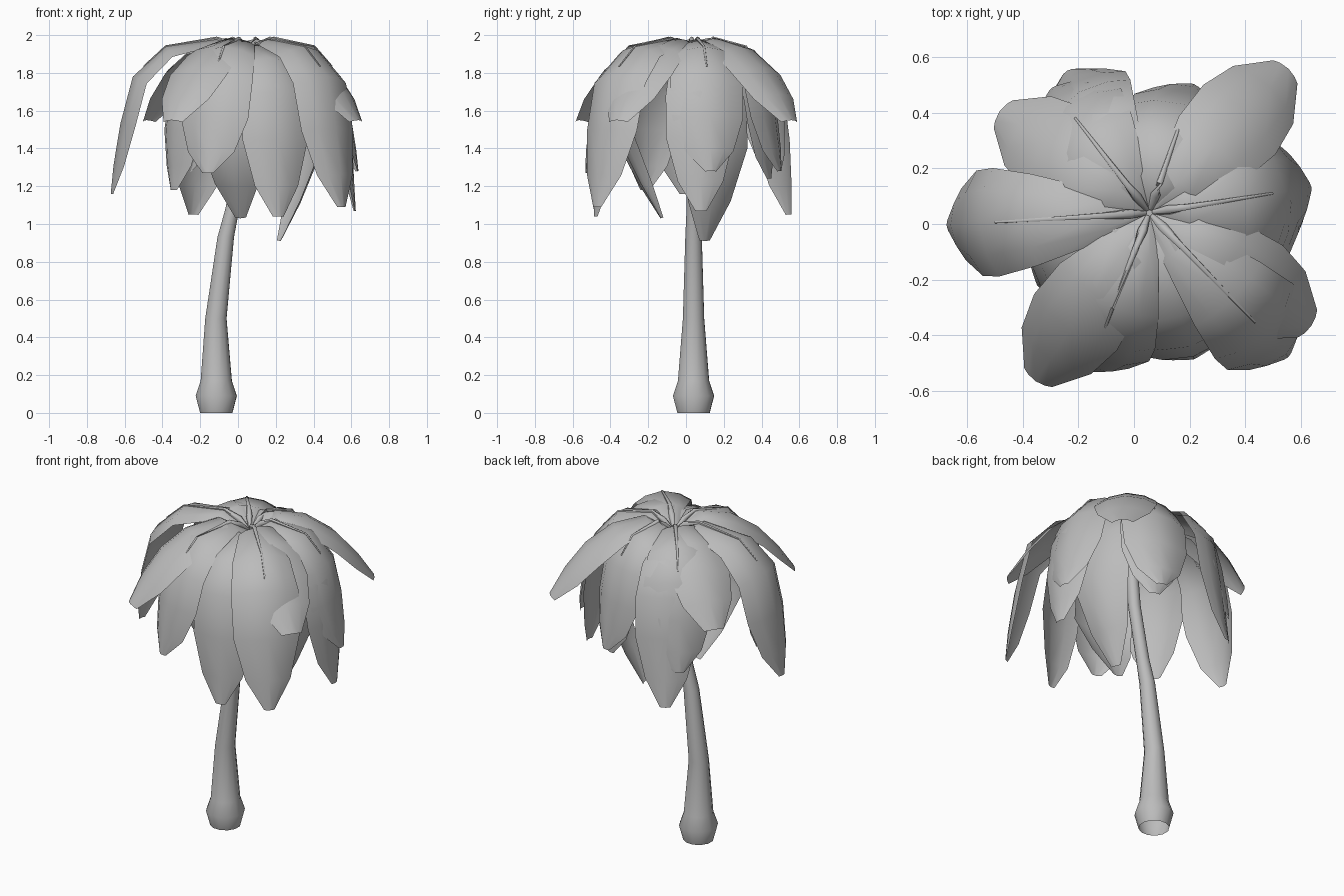
import bpy, bmesh, math
from mathutils import Vector

if "Cube" in bpy.data.objects:
    bpy.data.objects.remove(bpy.data.objects["Cube"])

grey = bpy.data.materials.new("plain grey")
grey.diffuse_color = (0.5, 0.5, 0.5, 1)
grey.use_nodes = True
grey.node_tree.nodes["Principled BSDF"].inputs["Base Color"].default_value = grey.diffuse_color
CROWN = Vector((0.055, 0.04, 0))


def finish(name, bm, angle=60):
    bmesh.ops.recalc_face_normals(bm, faces=bm.faces)
    me = bpy.data.meshes.new(name)
    bm.to_mesh(me)
    bm.free()
    me.materials.append(grey)
    ob = bpy.data.objects.new(name, me)
    bpy.context.collection.objects.link(ob)
    bpy.ops.object.select_all(action='DESELECT')
    ob.select_set(True)
    bpy.context.view_layer.objects.active = ob
    bpy.ops.object.shade_smooth_by_angle(angle=math.radians(angle))
    return ob


def bridge(bm, rings, closed):
    for a, b in zip(rings, rings[1:]):
        n = len(a)
        for i in range(n if closed else n - 1):
            j = (i + 1) % n
            bm.faces.new((a[i], a[j], b[j], b[i]))


def tube(name, path, sides, upright=False):
    """Tapered tube through (centre, radius) pairs; upright ones stay open below."""
    bm = bmesh.new()
    rings = []
    for k, (c, r) in enumerate(path):
        d = (path[min(k + 1, len(path) - 1)][0] - path[max(k - 1, 0)][0]).normalized()
        if upright:
            d = Vector((0, 0, 1))
        u = d.cross(Vector((0.3, 1, 0.1))).normalized()
        v = d.cross(u)
        rings.append([bm.verts.new(c + r * (math.cos(t) * u + math.sin(t) * v))
                      for t in [2 * math.pi * i / sides for i in range(sides)]])
    bridge(bm, rings, True)
    if not upright:
        bm.faces.new(rings[0])
    bm.faces.new(rings[-1])
    return finish(name, bm)


def place(r, z, az):
    return CROWN + Vector((r * math.cos(az), r * math.sin(az), z))


def frond(name, az, profile, widths, sag):
    """Arched leaf: spine profile of (radius, height), rounded cross-section."""
    az = math.radians(az)
    side = Vector((-math.sin(az), math.cos(az), 0))
    bm = bmesh.new()
    rows = []
    last = len(profile) - 1
    for k, ((r, z), w) in enumerate(zip(profile, widths)):
        a, b = profile[max(k - 1, 0)], profile[min(k + 1, last)]
        dr, dz = b[0] - a[0], b[1] - a[1]
        ln = math.hypot(dr, dz)
        normal = place(-dz / ln, dr / ln, az) - CROWN
        c = place(r, z, az)
        row = []
        for s in (-1, -0.6, 0, 0.6, 1):
            drop = sag * (w / 0.19) * s * s
            row.append(bm.verts.new(c + side * (s * w) - normal * drop))
        rows.append(row)
    bridge(bm, rows, False)
    return finish(name, bm)


# trunk: swollen foot, leaning stem
stem = [(-0.115, 0, 0.088), (-0.115, 0.09, 0.112), (-0.115, 0.17, 0.085),
        (-0.117, 0.5, 0.058), (-0.065, 0.93, 0.045), (-0.03, 1.08, 0.038),
        (0.03, 1.4, 0.036), (0.055, 1.7, 0.034), (0.055, 1.9, 0.025)]
tube("trunk", [(Vector((x, 0.04, z)), r) for x, z, r in stem], 12, True)

# ribbed fronds: azimuth, reach, tip height
WIDE = (0.02, 0.09, 0.165, 0.195, 0.19, 0.13, 0.03)
ribbed = [(183.5, 0.73, 1.16), (128, 0.57, 1.26), (71, 0.49, 1.28),
          (9, 0.59, 1.28), (-46, 0.72, 1.09), (-111, 0.61, 1.27)]
for i, (az, reach, tip) in enumerate(ribbed):
    drop = 1.85 - tip
    prof = [(0.015, 1.90), (0.23 * reach, 1.98), (0.60 * reach, 1.94),
            (0.84 * reach, 1.78), (0.93 * reach, 1.78 - 0.36 * drop),
            (0.98 * reach, 1.78 - 0.68 * drop), (reach, tip)]
    frond(f"ribbed_frond_{i+1}", az, prof, WIDE, 0.07)
    # midrib lying on the frond, stopping short of the bend
    a = math.radians(az)
    spine = [(0.015, 1.90), (0.07, 1.945)] + prof[1:3] + [(0.76 * reach, 1.835)]
    tube(f"midrib_{i+1}", [(place(r, z, a), w) for (r, z), w in
                           zip(spine, (0.009, 0.018, 0.012, 0.006, 0.004))], 6)

# flatter spreading fronds
SPREAD = (0.02, 0.1, 0.165, 0.18, 0.15, 0.06)
for i, (az, reach) in enumerate([(46, 0.72), (146, 0.65), (236, 0.73), (-35, 0.71)]):
    prof = [(0.015, 1.90), (0.22 * reach, 1.985), (0.48 * reach, 1.94),
            (0.7 * reach, 1.83), (0.87 * reach, 1.69), (reach, 1.55)]
    frond(f"spreading_frond_{i+1}", az, prof, SPREAD, 0.06)

# steep hanging fronds beneath: azimuth, reach, tip radius, tip height
hanging = [(-73, 0.54, 0.55, 1.04), (-104, 0.42, 0.18, 1.03), (213, 0.47, 0.48, 1.18),
           (120, 0.54, 0.59, 1.05), (4, 0.55, 0.57, 1.07), (20, 0.40, 0.18, 0.91),
           (68, 0.44, 0.44, 1.24)]
for i, (az, reach, tip_r, tip) in enumerate(hanging):
    drop = 1.72 - tip
    low = 0.45 * reach + 0.55 * tip_r
    prof = [(0.015, 1.88), (0.3 * reach, 1.95), (0.72 * reach, 1.88),
            (0.93 * reach, 1.70), (reach, 1.72 - 0.4 * drop),
            (low, 1.72 - 0.76 * drop), (tip_r, tip)]
    frond(f"hanging_frond_{i+1}", az, prof, (0.02, 0.08, 0.15, 0.18, 0.18, 0.12, 0.03), 0.06)
